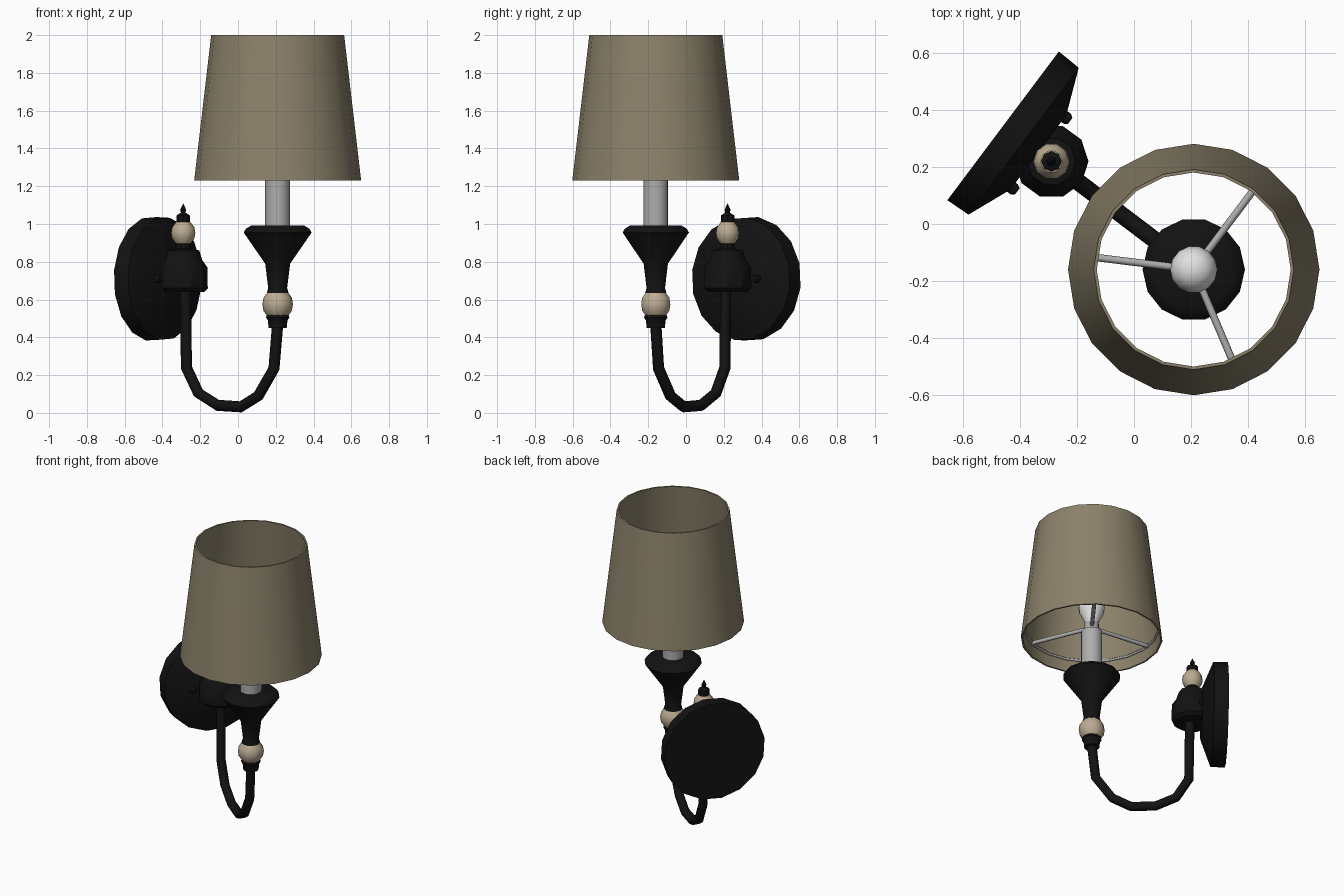
import bpy, bmesh, math
from mathutils import Vector, Matrix

if "Cube" in bpy.data.objects:
    bpy.data.objects.remove(bpy.data.objects["Cube"])


def material(name, rgb):
    m = bpy.data.materials.new(name)
    m.diffuse_color = (*rgb, 1)
    m.use_nodes = True
    m.node_tree.nodes["Principled BSDF"].inputs["Base Color"].default_value = m.diffuse_color
    return m


BLACK = material("black_metal", (0.006, 0.006, 0.006))
BEIGE = material("beige_bead", (0.50, 0.41, 0.29))
SHADE = material("taupe_fabric", (0.26, 0.222, 0.145))
GREY = material("candle_grey", (0.42, 0.42, 0.42))
WHITE = material("bulb_white", (0.75, 0.75, 0.75))

UP = Vector((0, 0, 1))
LAMP = Vector((0.21, -0.16, 0))        # axis of the candle and shade
HUB = Vector((-0.29, 0.22, 0))         # axis of the wall hub
PLATE = Vector((-0.46, 0.345, 0.71))   # back centre of the wall plate
OUT = Vector((0.8, -0.6, 0))           # direction away from the wall
SIDE = Vector((0.6, 0.8, 0))           # along the wall


def lathe(name, profile, origin, mat, sides=12, axis=UP, closed=False, angle=35):
    """Turn (radius, height) points round an axis; closed joins last to first."""
    bm = bmesh.new()
    rings = []
    for r, h in profile:
        if r == 0:
            rings.append([bm.verts.new((0, 0, h))] * sides)
        else:
            rings.append([bm.verts.new((r * math.cos(2 * math.pi * i / sides),
                                        r * math.sin(2 * math.pi * i / sides), h))
                          for i in range(sides)])
    pairs = list(zip(rings, rings[1:]))
    if closed:
        pairs.append((rings[-1], rings[0]))
    for a, b in pairs:
        for i in range(sides):
            j = (i + 1) % sides
            corners = list(dict.fromkeys((a[i], a[j], b[j], b[i])))
            bm.faces.new(corners)
    if not closed:
        for ring in (rings[0], rings[-1]):
            if ring[0] != ring[1]:
                bm.faces.new(ring)
    bmesh.ops.recalc_face_normals(bm, faces=bm.faces)
    turn = UP.rotation_difference(axis).to_matrix().to_4x4()
    bm.transform(Matrix.Translation(origin) @ turn)
    me = bpy.data.meshes.new(name)
    bm.to_mesh(me)
    bm.free()
    me.materials.append(mat)
    ob = bpy.data.objects.new(name, me)
    bpy.context.collection.objects.link(ob)
    bpy.ops.object.select_all(action='DESELECT')
    ob.select_set(True)
    bpy.context.view_layer.objects.active = ob
    bpy.ops.object.shade_smooth_by_angle(angle=math.radians(angle))
    return ob


def tube(name, points, radius, mat, cyclic=False):
    cu = bpy.data.curves.new(name, 'CURVE')
    cu.dimensions = '3D'
    cu.bevel_depth = radius
    cu.bevel_resolution = 2
    cu.use_fill_caps = True
    sp = cu.splines.new('POLY')
    sp.points.add(len(points) - 1)
    for p, co in zip(sp.points, points):
        p.co = (*co, 1)
    sp.use_cyclic_u = cyclic
    cu.materials.append(mat)
    ob = bpy.data.objects.new(name, cu)
    bpy.context.collection.objects.link(ob)
    return ob


def bead(name, origin, radius, z0, z1):
    mid, half = (z0 + z1) / 2, (z1 - z0) / 2
    prof = [(radius * k, mid + half * h) for k, h in
            ((0.6, -1), (0.93, -0.5), (1, 0), (0.93, 0.5), (0.6, 1))]
    lathe(name, prof, origin, BEIGE, 10, angle=50)


# Wall plate with two screws
lathe("wall_plate", [(0.33, 0), (0.326, 0.09), (0.165, 0.155)], PLATE, BLACK, 16, OUT)
for s in (-1, 1):
    lathe("plate_screw", [(0.022, 0.1), (0.022, 0.165), (0.014, 0.178)],
          PLATE + SIDE * 0.155 * s, BLACK, 8, OUT)

# Hub, its bead and the pointed finial
lathe("wall_hub", [(0.11, 0.64), (0.13, 0.66), (0.128, 0.77), (0.1, 0.81),
                   (0.085, 0.86), (0.04, 0.87), (0.04, 0.91)], HUB, BLACK, 10)
bead("hub_bead", HUB, 0.064, 0.895, 1.01)
lathe("finial", [(0.036, 1.0), (0.036, 1.045), (0.012, 1.06), (0.016, 1.075), (0, 1.11)],
      HUB, BLACK, 8)

# U-shaped arm: (fraction from hub to lamp, height)
path = [(0, 0.68), (0.01, 0.24), (0.14, 0.105), (0.35, 0.04), (0.6, 0.032),
        (0.79, 0.09), (0.96, 0.235), (1, 0.47)]
a, b = HUB + Vector((0.012, -0.01, 0)), LAMP
tube("curved_arm", [a.lerp(b, t) + UP * z for t, z in path], 0.03, BLACK)

# Candle holder
lathe("lower_collar", [(0.048, 0.45), (0.052, 0.49), (0.062, 0.505), (0.055, 0.525)],
      LAMP, BLACK, 12)
bead("lamp_bead", LAMP, 0.081, 0.505, 0.645)
lathe("candle_cup", [(0.058, 0.635), (0.05, 0.66), (0.066, 0.79), (0.18, 0.955),
                     (0.168, 0.975), (0.14, 0.992)], LAMP, BLACK, 14)
lathe("candle_sleeve", [(0.066, 0.98), (0.066, 1.28)], LAMP, GREY, 16)
lathe("bulb_socket", [(0.045, 1.27), (0.045, 1.34)], LAMP, GREY, 12)

# Bulb
lathe("bulb", [(0.04, 1.33), (0.048, 1.36), (0.078, 1.42), (0.083, 1.455),
               (0.072, 1.5), (0.045, 1.528), (0, 1.54)], LAMP, WHITE, 14, angle=60)

# Shade carrier: three spokes and a ring
for deg in (53, 173, 293):
    d = Vector((math.cos(math.radians(deg)), math.sin(math.radians(deg)), 0))
    tube("shade_spoke", [LAMP + UP * 1.31 + d * r for r in (0.03, 0.425)], 0.013, GREY)
tube("shade_ring", [LAMP + Vector((0.418 * math.cos(i * math.pi / 10),
                                   0.418 * math.sin(i * math.pi / 10), 1.31))
                    for i in range(20)], 0.008, GREY, True)

# Tapered open shade with a thin wall
lathe("lamp_shade", [(0.442, 1.23), (0.352, 2.0), (0.341, 2.0), (0.431, 1.23)],
      LAMP, SHADE, 20, closed=True)
